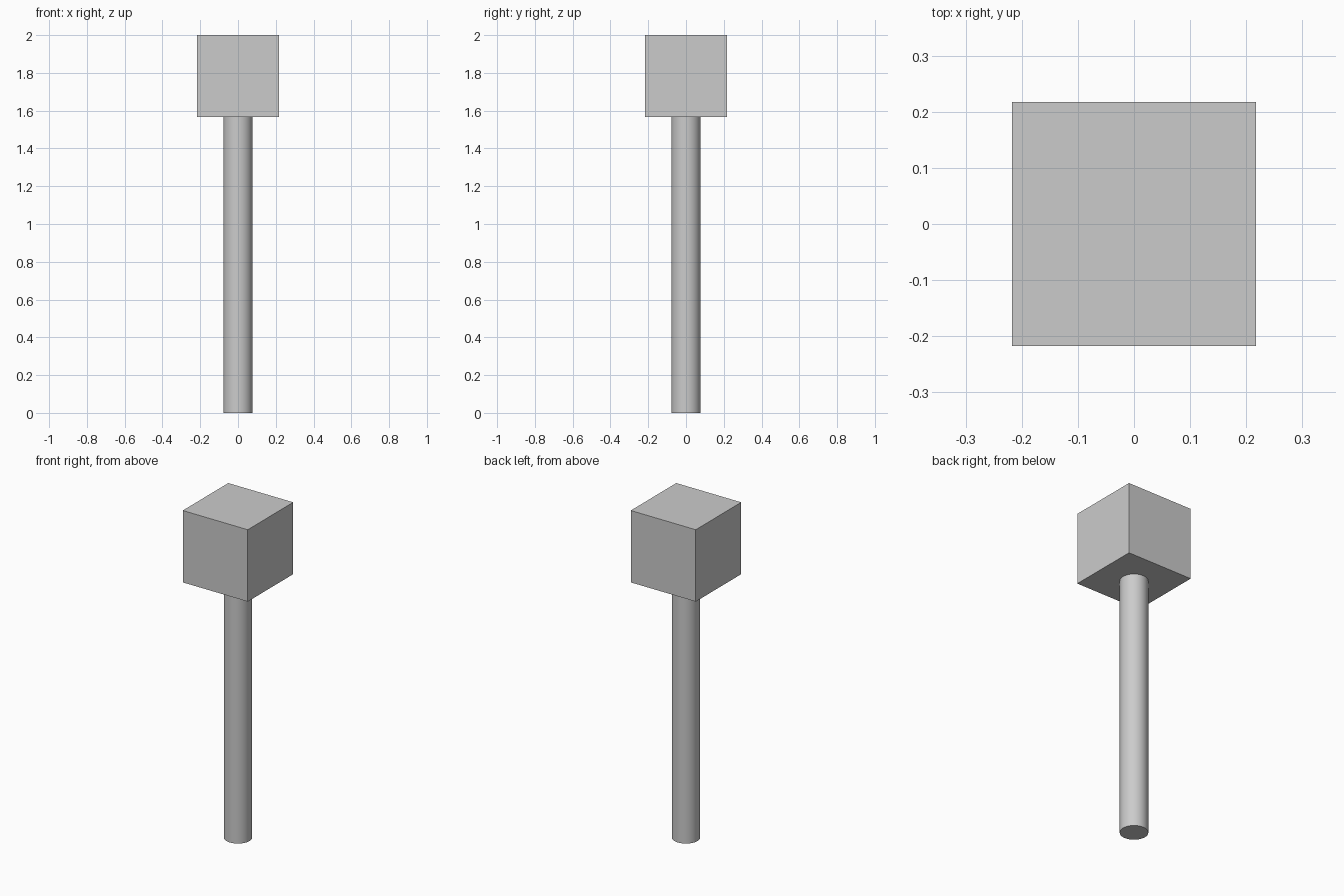
import bpy
import math

if "Cube" in bpy.data.objects:
    bpy.data.objects.remove(bpy.data.objects["Cube"])

SIDE = 0.434             # edge length of the cube head
JOIN = 2.0 - SIDE        # height where handle meets head
RADIUS = 0.077

# Round handle
bpy.ops.mesh.primitive_cylinder_add(vertices=64, radius=RADIUS, depth=JOIN,
                                    location=(0, 0, JOIN / 2))
handle = bpy.context.object
handle.name = "handle"
bpy.ops.object.shade_smooth_by_angle(angle=math.radians(30))

# Cube head
bpy.ops.mesh.primitive_cube_add(size=SIDE, location=(0, 0, JOIN + SIDE / 2))
bpy.context.object.name = "head"
